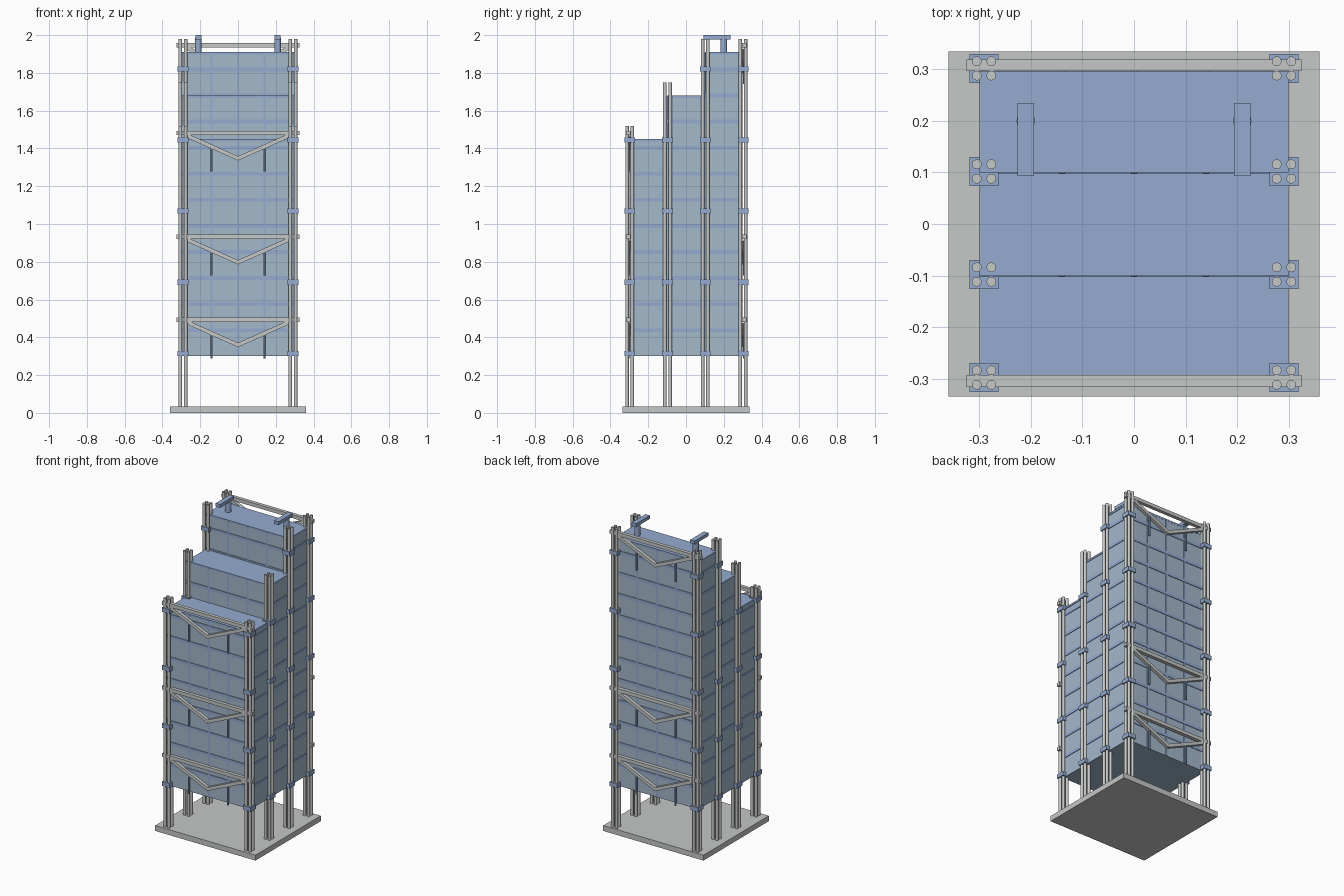
import bpy, math
from mathutils import Vector

if "Cube" in bpy.data.objects:
    bpy.data.objects.remove(bpy.data.objects["Cube"])


def material(name, rgb):
    m = bpy.data.materials.new(name)
    m.diffuse_color = (*rgb, 1)
    m.use_nodes = True
    m.node_tree.nodes["Principled BSDF"].inputs["Base Color"].default_value = m.diffuse_color
    return m


GREY = material("light grey steel", (0.56, 0.58, 0.57))
DARK = material("mast grey", (0.56, 0.58, 0.57))
BLUE = material("blue trim", (0.30, 0.41, 0.63))
GLASS = material("pale blue glass", (0.37, 0.48, 0.60))


def finish(name, mat):
    o = bpy.context.object
    o.name = name
    o.data.materials.append(mat)
    return o


def box(name, mat, x0, x1, y0, y1, z0, z1):
    bpy.ops.mesh.primitive_cube_add(size=1, location=((x0 + x1) / 2, (y0 + y1) / 2, (z0 + z1) / 2))
    o = finish(name, mat)
    o.scale = (x1 - x0, y1 - y0, z1 - z0)
    return o


def tube(name, mat, x, y, z0, z1, r, sides=12):
    bpy.ops.mesh.primitive_cylinder_add(vertices=sides, radius=r, depth=z1 - z0,
                                        location=(x, y, (z0 + z1) / 2))
    o = finish(name, mat)
    bpy.ops.object.shade_smooth_by_angle(angle=math.radians(40))
    return o


def beam(name, mat, a, b, t):
    # square bar between two points in an xz plane
    a, b = Vector(a), Vector(b)
    d = b - a
    bpy.ops.mesh.primitive_cube_add(size=1, location=(a + b) / 2)
    o = finish(name, mat)
    o.scale = (d.length, t, t)
    o.rotation_euler = (0, -math.atan2(d.z, d.x), 0)
    return o


# base plate
box("base_plate", GREY, -0.36, 0.36, -0.335, 0.335, 0, 0.035)

# three stepped blocks with floor bands, mullions and roofs
FLOOR = 0.138
for label, y0, y1, top in (("front", -0.295, -0.099, 1.45), ("middle", -0.099, 0.101, 1.68),
                           ("back", 0.101, 0.295, 1.91)):
    box(label + "_glass_block", GLASS, -0.296, 0.296, y0, y1, 0.30, top - 0.004)
    box(label + "_roof", BLUE, -0.30, 0.30, y0 - 0.001, y1 + 0.001, top - 0.012, top)
    for k in range(1, 12):
        z = 0.30 + FLOOR * k
        if z < top - 0.02:
            box(label + "_floor_band", BLUE, -0.30, 0.30, y0 - 0.004, y1 + 0.004, z - 0.01, z + 0.01)
    for x in (-0.14, 0, 0.14):
        box(label + "_mullion", BLUE, x - 0.006, x + 0.006, y0 - 0.003, y1 + 0.003, 0.301, top - 0.005)

# masts of four tubes with collars
for row, (y, top) in enumerate(((-0.298, 1.52), (-0.098, 1.75), (0.102, 1.98), (0.302, 1.98))):
    for s in (-1, 1):
        for dx in (-0.014, 0.014):
            for dy in (-0.014, 0.014):
                tube("mast_tube", DARK, s * 0.291 + dx, y + dy, 0.035, top, 0.0095)
        for k in range(5):
            z = 0.315 + 0.3765 * k
            if z < top - 0.04 and (k < 4 or row > 1):
                box("mast_collar", BLUE, s * 0.291 - 0.028, s * 0.291 + 0.028,
                    y - 0.028, y + 0.028, z - 0.0135, z + 0.0135)

# suspension trusses: bar, V braces and hanger rods
for side, y, levels in (("front", -0.305, (1.482, 0.932, 0.494)), ("back", 0.308, (1.946, 0.932, 0.494))):
    for z in levels:
        box(side + "_truss_bar", GREY, -0.325, 0.325, y - 0.0115, y + 0.0115, z - 0.0115, z + 0.0115)
        for s in (-1, 1):
            beam(side + "_truss_brace", GREY, (s * 0.275, y, z - 0.012), (s * -0.003, y, z - 0.136), 0.021)
            tube(side + "_hanger_rod", BLUE, s * 0.14, y, z - 0.205, z - 0.07, 0.006, 8)

# roof cranes
for s in (-1, 1):
    tube("crane_post", BLUE, s * 0.21, 0.2, 1.905, 1.985, 0.018, 16)
    box("crane_arm", BLUE, s * 0.21 - 0.016, s * 0.21 + 0.016, 0.093, 0.235, 1.978, 2.0)
